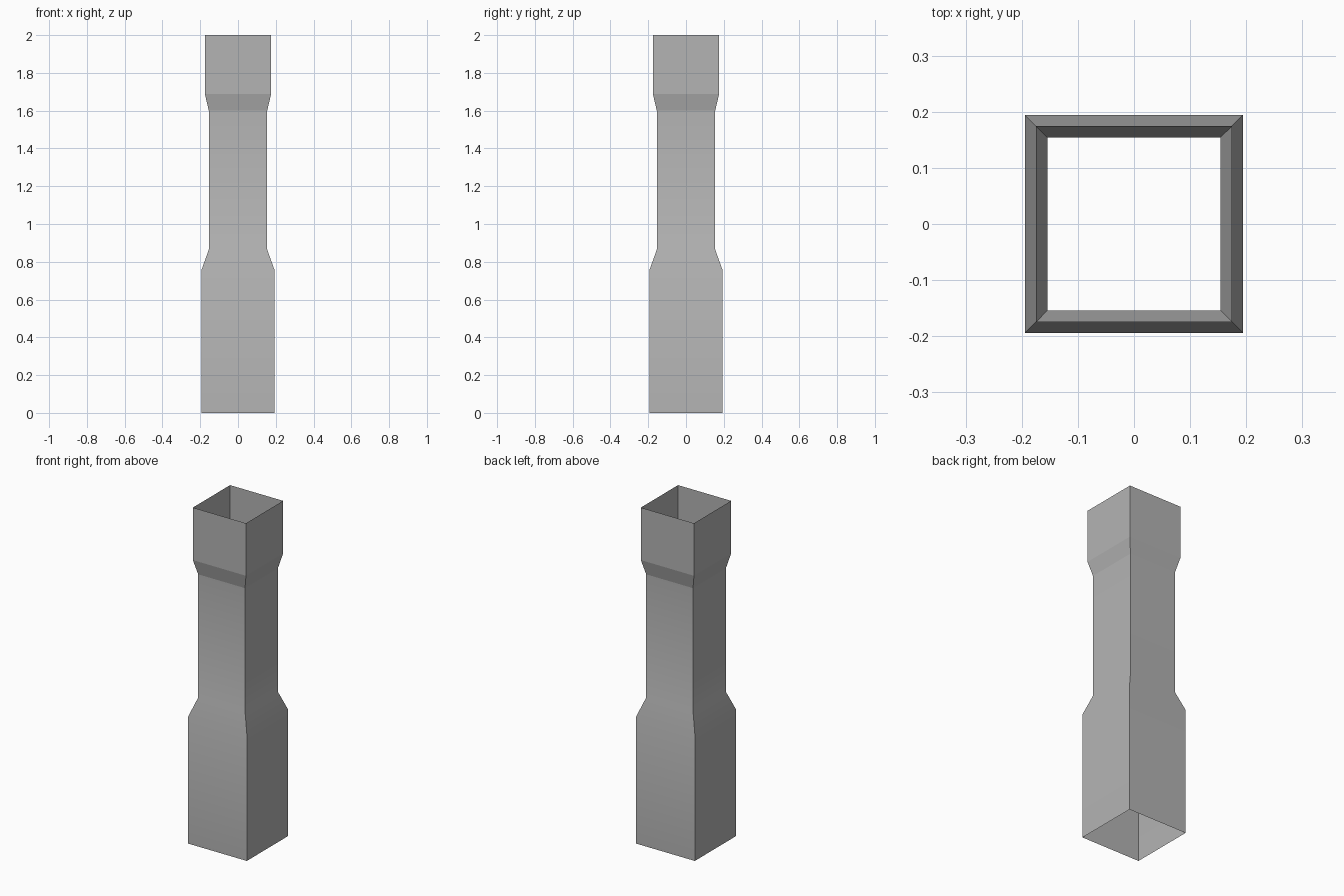
import bpy, bmesh

if "Cube" in bpy.data.objects:
    bpy.data.objects.remove(bpy.data.objects["Cube"])

# Profile of the square tube: (half width, height, crisp crease at this level)
PROFILE = [(0.194, 0.0, False), (0.194, 0.755, False), (0.1545, 0.865, False),
           (0.1545, 1.60, True), (0.175, 1.687, True), (0.175, 2.0, False)]
CORNERS = [(-1, -1), (1, -1), (1, 1), (-1, 1)]

bm = bmesh.new()
rings = [[bm.verts.new((sx * w, sy * w, z)) for sx, sy in CORNERS]
         for w, z, _ in PROFILE]

# Walls, open at top and bottom; soft lower shoulder, crisp collar and corners
for low, high in zip(rings, rings[1:]):
    for i in range(4):
        j = (i + 1) % 4
        face = bm.faces.new((low[i], low[j], high[j], high[i]))
        face.smooth = True
        bm.edges.get((low[i], high[i])).smooth = False
        bm.edges.get((low[j], high[j])).smooth = False
for ring, (_, _, crisp) in zip(rings, PROFILE):
    for i in range(4):
        bm.edges.get((ring[i], ring[(i + 1) % 4])).smooth = not crisp

mesh = bpy.data.meshes.new("square_shaft")
bm.to_mesh(mesh)
bm.free()
shaft = bpy.data.objects.new("square_shaft", mesh)
bpy.context.collection.objects.link(shaft)

# Dark grey finish
grey = bpy.data.materials.new("dark_grey")
grey.diffuse_color = (0.456, 0.456, 0.456, 1)
grey.use_nodes = True
grey.node_tree.nodes["Principled BSDF"].inputs["Base Color"].default_value = grey.diffuse_color
mesh.materials.append(grey)
